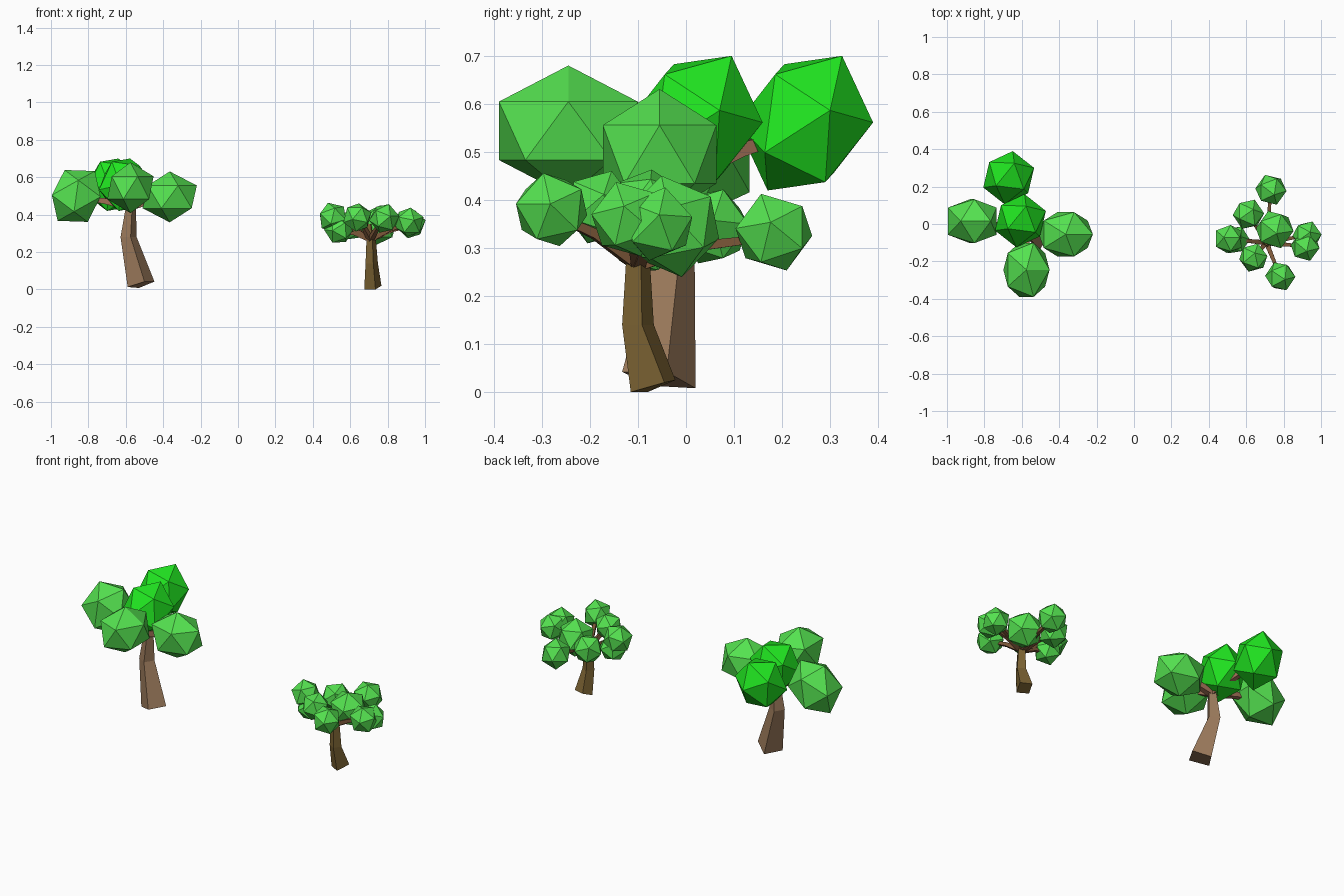
import bpy, bmesh
from mathutils import Vector, Matrix

cube = bpy.data.objects.get("Cube")
if cube:
    bpy.data.objects.remove(cube, do_unlink=True)


def material(name, rgb):
    m = bpy.data.materials.new(name)
    m.use_nodes = True
    m.diffuse_color = (*rgb, 1)
    m.node_tree.nodes["Principled BSDF"].inputs["Base Color"].default_value = (*rgb, 1)
    return m


BRIGHT = material("bright leaf green", (0.015, 0.80, 0.015))
LEAF = material("leaf green", (0.09, 0.76, 0.08))
BARK = material("warm bark", (0.33, 0.195, 0.105))
TWIG = material("warm branch", (0.34, 0.155, 0.09))
DARK_BARK = material("dark bark", (0.20, 0.125, 0.033))
DARK_TWIG = material("dark branch", (0.20, 0.095, 0.04))


def finish(bm, name, mat):
    bmesh.ops.recalc_face_normals(bm, faces=bm.faces)
    mesh = bpy.data.meshes.new(name)
    bm.to_mesh(mesh)
    bm.free()
    mesh.materials.append(mat)
    bpy.context.collection.objects.link(bpy.data.objects.new(name, mesh))


def foliage(name, centre, radii, mat, up=(0, 0, 1), side=(1, 0, 0)):
    """Faceted leaf clump: stretched icosahedron, its pole along up."""
    z = Vector(up).normalized()
    y = z.cross(Vector(side)).normalized()
    turn = Matrix((y.cross(z), y, z)).transposed().to_4x4()
    bm = bmesh.new()
    bmesh.ops.create_icosphere(bm, subdivisions=1, radius=1)
    bmesh.ops.transform(bm, verts=bm.verts,
                        matrix=Matrix.Translation(centre) @ turn @ Matrix.Diagonal((*radii, 1)))
    finish(bm, name, mat)


def loft(name, rings, mat):
    """Four-sided tapering solid through rings of corners."""
    bm = bmesh.new()
    loops = [[bm.verts.new(p) for p in ring] for ring in rings]
    for a, b in zip(loops, loops[1:]):
        for i in range(4):
            j = (i + 1) % 4
            bm.faces.new((a[i], a[j], b[j], b[i]))
    bm.faces.new(loops[0])
    bm.faces.new(loops[-1])
    finish(bm, name, mat)


def branch(name, start, end, rise, widths, mat):
    """Tapering branch whose middle is lifted by rise."""
    start, end = Vector(start), Vector(end)
    points = (start, start.lerp(end, 0.5) + Vector((0, 0, rise)), end)
    u = (end - start).cross(Vector((0, 0, 1))).normalized()
    v = u.cross((end - start).normalized())
    loft(name, [[p + (u * a + v * b) * w for a, b in ((-1, -1), (1, -1), (1, 1), (-1, 1))]
                for p, w in zip(points, widths)], mat)


def diamond(c, r, twist=0.25):
    """Level square ring with its corners on the sides."""
    k = r * twist
    return [Vector(c) + Vector(d) for d in ((-r, -k, 0), (k, -r, 0), (r, k, 0), (-k, r, 0))]


# Large tree: trunk with a tilted foot
foot = [(-0.59, -0.07, 0.013), (-0.50, -0.133, 0.042), (-0.447, -0.04, 0.042), (-0.53, 0.02, 0.008)]
loft("large_trunk", [foot, diamond((-0.585, -0.025, 0.28), 0.043),
                     diamond((-0.572, -0.025, 0.45), 0.026)], BARK)

# Large tree: leaf clumps, each with a branch from the crown of the trunk
tall, wide, deep = (0.144, 0.138, 0.163), (0.162, 0.139, 0.136), (0.138, 0.17, 0.136)
lean, lean_side = (0.03, 0.0775, 0.14), (0.13, 0.0475, 0.02)
large = [
    ("back", (-0.67, 0.2475, 0.56), tall, BRIGHT, lean, lean_side),
    ("middle", (-0.607, 0.0175, 0.56), tall, BRIGHT, lean, lean_side),
    ("right", (-0.865, 0.015, 0.50), (0.148, 0.138, 0.166), LEAF, (0.097, 0, 0.13), (-1, 0, 0.75)),
    ("left", (-0.365, -0.055, 0.495), wide, LEAF, (0, 0, 1), (1, 0, 0)),
    ("front", (-0.575, -0.245, 0.544), deep, LEAF, (0, 0, 1), (1, 0, 0)),
]
crown = Vector((-0.575, -0.025, 0.44))
for name, centre, radii, mat, up, side in large:
    foliage("large_foliage_" + name, centre, radii, mat, up, side)
    branch("large_branch_" + name, crown, Vector(centre) - Vector((0, 0, 0.015)),
           0.012, (0.018, 0.015, 0.009), TWIG)

# Small tree: trunk
small_foot = [(0.675, -0.08, 0.0), (0.735, -0.115, 0.0), (0.767, -0.045, 0.02), (0.70, -0.022, 0.025)]
loft("small_trunk", [small_foot, diamond((0.715, -0.10, 0.14), 0.033),
                     diamond((0.712, -0.10, 0.27), 0.025),
                     diamond((0.705, -0.10, 0.35), 0.015)], DARK_BARK)

# Small tree: leaf clumps and branches
small = [
    ("back", (0.732, 0.183, 0.333), 0.086, (0.2, -0.3, 0.9)),
    ("back_right", (0.612, 0.052, 0.345), 0.085, (0.3, 0.3, 0.9)),
    ("right", (0.507, -0.08, 0.385), 0.083, (-0.3, 0.1, 0.9)),
    ("lower_right", (0.54, -0.085, 0.32), 0.080, (0.4, 0.2, 0.8)),
    ("front_right", (0.638, -0.18, 0.385), 0.080, (0.1, 0.3, 0.9)),
    ("middle", (0.752, -0.03, 0.345), 0.108, (0.1, -0.2, 1)),
    ("back_left", (0.925, -0.06, 0.35), 0.080, (0.2, 0.2, 0.9)),
    ("left", (0.915, -0.12, 0.36), 0.082, (0.1, -0.3, 0.9)),
    ("front", (0.782, -0.28, 0.38), 0.082, (0.3, -0.2, 0.9)),
]
fork = Vector((0.708, -0.10, 0.265))
for name, centre, radius, up in small:
    foliage("small_foliage_" + name, centre, (radius,) * 3, LEAF, up)
    branch("small_branch_" + name, fork, Vector(centre) - Vector((0, 0, 0.01)),
           0.012, (0.013, 0.010, 0.007), DARK_TWIG)
